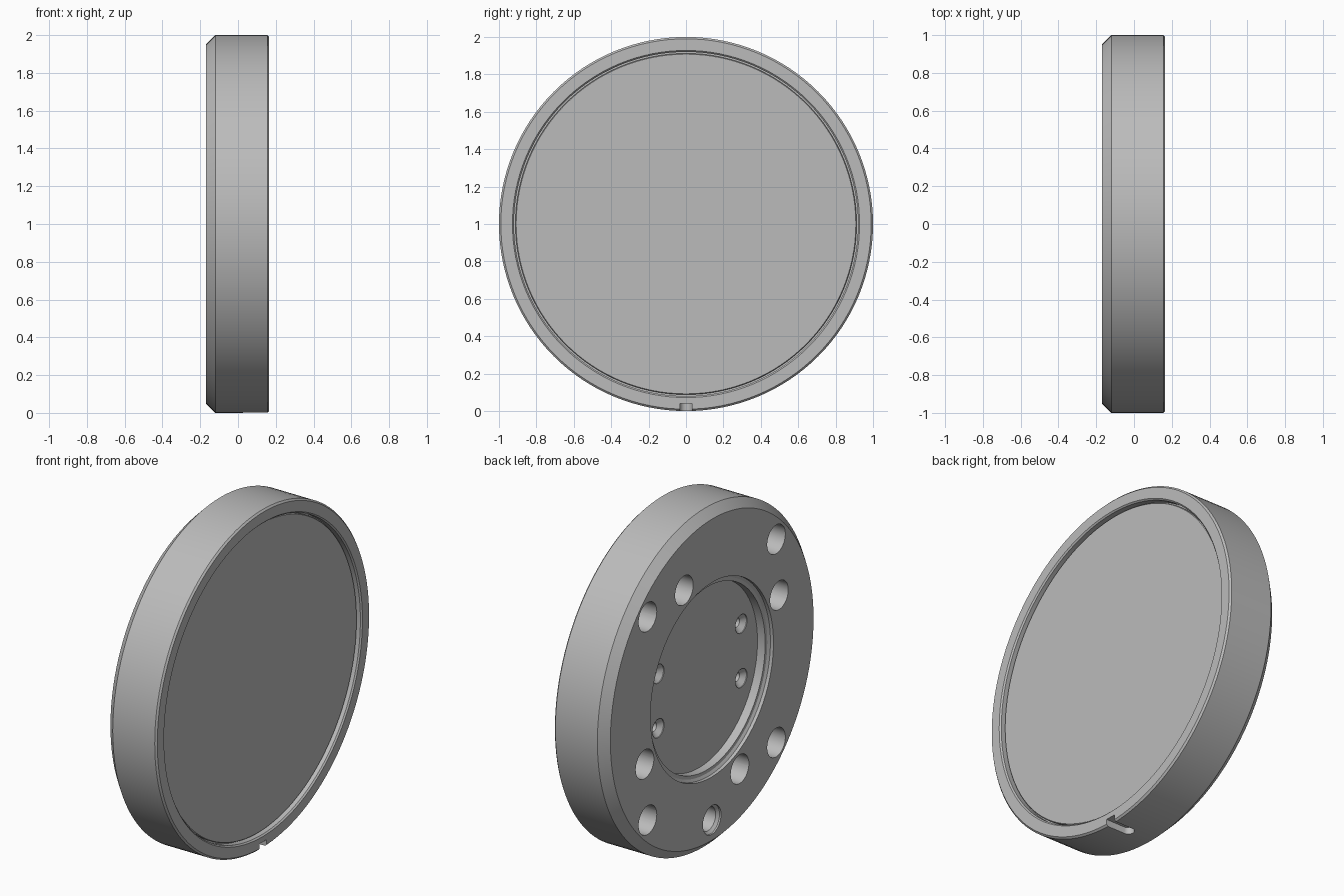
import bpy, bmesh, math
from mathutils import Matrix, Vector

cube = bpy.data.objects.get("Cube")
if cube:
    bpy.data.objects.remove(cube, do_unlink=True)

grey = bpy.data.materials.new("Satin grey")
grey.use_nodes = True
colour = (0.5, 0.5, 0.5, 1)
grey.diffuse_color = colour
grey.node_tree.nodes["Principled BSDF"].inputs["Base Color"].default_value = colour

BACK, FRONT = -0.17, 0.165
scene_objects = bpy.context.scene.collection.objects


def lathe(name, profile, segments=128, y=0.0, z=1.0):
    """Solid of revolution about the x axis; profile is (x, radius) points."""
    bm = bmesh.new()
    rings = []
    for x, r in profile:
        if r == 0:
            rings.append([bm.verts.new((x, y, z))])
            continue
        angles = [2 * math.pi * i / segments for i in range(segments)]
        rings.append([bm.verts.new((x, y + r * math.cos(a), z + r * math.sin(a)))
                      for a in angles])
    for a, b in zip(rings, rings[1:]):
        for i in range(segments):
            j = (i + 1) % segments
            corners = [a[i % len(a)], a[j % len(a)], b[j % len(b)], b[i % len(b)]]
            bm.faces.new(list(dict.fromkeys(corners)))
    bmesh.ops.recalc_face_normals(bm, faces=bm.faces)
    return finish(name, bm)


def finish(name, bm):
    mesh = bpy.data.meshes.new(name)
    bm.to_mesh(mesh)
    bm.free()
    mesh.materials.append(grey)
    obj = bpy.data.objects.new(name, mesh)
    scene_objects.link(obj)
    return obj


def cut(target, cutter):
    mod = target.modifiers.new("Cut", 'BOOLEAN')
    mod.operation = 'DIFFERENCE'
    mod.solver = 'EXACT'
    mod.object = cutter
    bpy.context.view_layer.objects.active = target
    bpy.ops.object.modifier_apply(modifier=mod.name)
    bpy.data.objects.remove(cutter, do_unlink=True)


def polar(radius, degrees):
    a = math.radians(degrees)
    return {"y": radius * math.cos(a), "z": 1 + radius * math.sin(a)}


# Housing: stepped back pocket, chamfered rim, shallow front recess
housing = lathe("housing", [
    (-0.09, 0), (-0.09, 0.54), (-0.14, 0.54), (-0.14, 0.56), (-0.15, 0.575),
    (BACK, 0.575), (BACK, 0.95), (-0.12, 1), (FRONT - 0.01, 1), (FRONT, 0.99),
    (FRONT, 0.928), (FRONT - 0.008, 0.92), (0.12, 0.92), (0.12, 0)])

# Mounting holes: four near the edge, four on an inner circle
bore = [(BACK - 0.05, 0), (BACK - 0.05, 0.085), (0.03, 0.085), (0.03, 0)]
for turn in range(0, 360, 90):
    for radius, start in ((0.85, 45), (0.68, 67.5)):
        cut(housing, lathe("hole_cutter", bore, 40, **polar(radius, start + turn)))

# Bevelled port at the bottom of the back face
port = [(BACK - 0.05, 0), (BACK - 0.05, 0.085), (BACK + 0.01, 0.085),
        (BACK + 0.025, 0.07), (0.03, 0.07), (0.03, 0)]
cut(housing, lathe("port_cutter", port, 40, **polar(0.83, -90)))

# Countersunk screw holes in the pocket floor
sink = [(-0.12, 0), (-0.12, 0.055), (-0.085, 0.055), (-0.06, 0.027),
        (0.02, 0.027), (0.02, 0)]
for angle in (22.5, 157.5, 202.5, 337.5):
    cut(housing, lathe("screw_cutter", sink, 32, **polar(0.42, angle)))

# Round-ended slot under the front rim
bm = bmesh.new()
bmesh.ops.create_cone(bm, cap_ends=True, segments=24, radius1=0.033, radius2=0.033,
                      depth=0.1, matrix=Matrix.Translation((0.04, 0, -0.01)))
for v in bm.verts:
    if v.co.x > 0.041:
        v.co.x += 0.2
cut(housing, finish("slot_cutter", bm))

# Front cover disc seated in the recess
cover = lathe("front_cover", [
    (0.11, 0), (0.11, 0.912), (0.136, 0.912), (0.14, 0.908), (0.14, 0)])

# Smooth round walls, crisp edges
bpy.ops.object.select_all(action='DESELECT')
for obj in (housing, cover):
    obj.select_set(True)
bpy.context.view_layer.objects.active = housing
bpy.ops.object.shade_smooth_by_angle(angle=math.radians(25))
